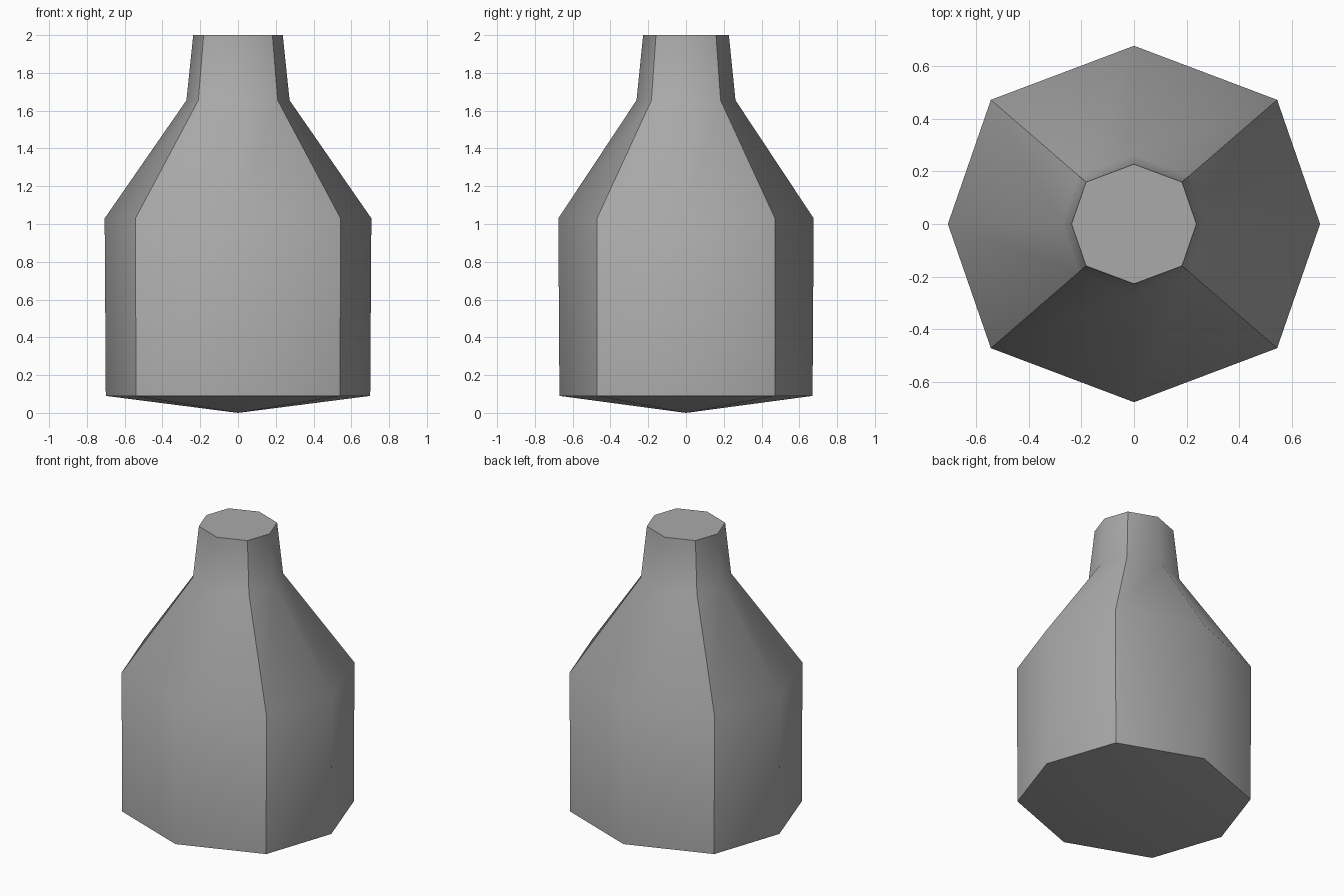
import bpy
import bmesh

cube = bpy.data.objects.get("Cube")
if cube:
    bpy.data.objects.remove(cube, do_unlink=True)

# Single grey material
grey = bpy.data.materials.new("plain_grey")
grey.use_nodes = True
colour = (0.4, 0.4, 0.4, 1.0)
grey.diffuse_color = colour
grey.node_tree.nodes["Principled BSDF"].inputs["Base Color"].default_value = colour

# Bottle profile: height, side radius, front radius, corner x, corner y
PROFILE = [
    (0.09, 0.70, 0.67, 0.54, 0.47),     # base rim
    (1.03, 0.706, 0.676, 0.543, 0.471),  # shoulder
    (1.655, 0.273, 0.262, 0.21, 0.183),  # neck base
    (2.0, 0.237, 0.227, 0.182, 0.159),   # mouth
]


def octagon(bm, z, rx, ry, cx, cy):
    points = [(rx, 0), (cx, cy), (0, ry), (-cx, cy),
              (-rx, 0), (-cx, -cy), (0, -ry), (cx, -cy)]
    return [bm.verts.new((x, y, z)) for x, y in points]


bm = bmesh.new()
rings = [octagon(bm, *row) for row in PROFILE]
tip = bm.verts.new((0, 0, 0))

# Walls and shallow pointed base
for i in range(8):
    j = (i + 1) % 8
    for low, high in zip(rings, rings[1:]):
        bm.faces.new((low[i], low[j], high[j], high[i]))
    bm.faces.new((tip, rings[0][j], rings[0][i]))

# Flat cap over the mouth
bm.faces.new(rings[-1])
bmesh.ops.recalc_face_normals(bm, faces=bm.faces)

# Smooth shading, with crisp rims and crisp diagonal corners
for face in bm.faces:
    face.smooth = True
for ring in (rings[0], rings[-1]):
    for i in range(8):
        bm.edges.get((ring[i], ring[(i + 1) % 8])).smooth = False
for low, high in zip(rings, rings[1:]):
    for i in range(1, 8, 2):
        bm.edges.get((low[i], high[i])).smooth = False

mesh = bpy.data.meshes.new("bottle_body")
bm.to_mesh(mesh)
bm.free()
mesh.materials.append(grey)
bottle = bpy.data.objects.new("bottle_body", mesh)
bpy.context.collection.objects.link(bottle)
